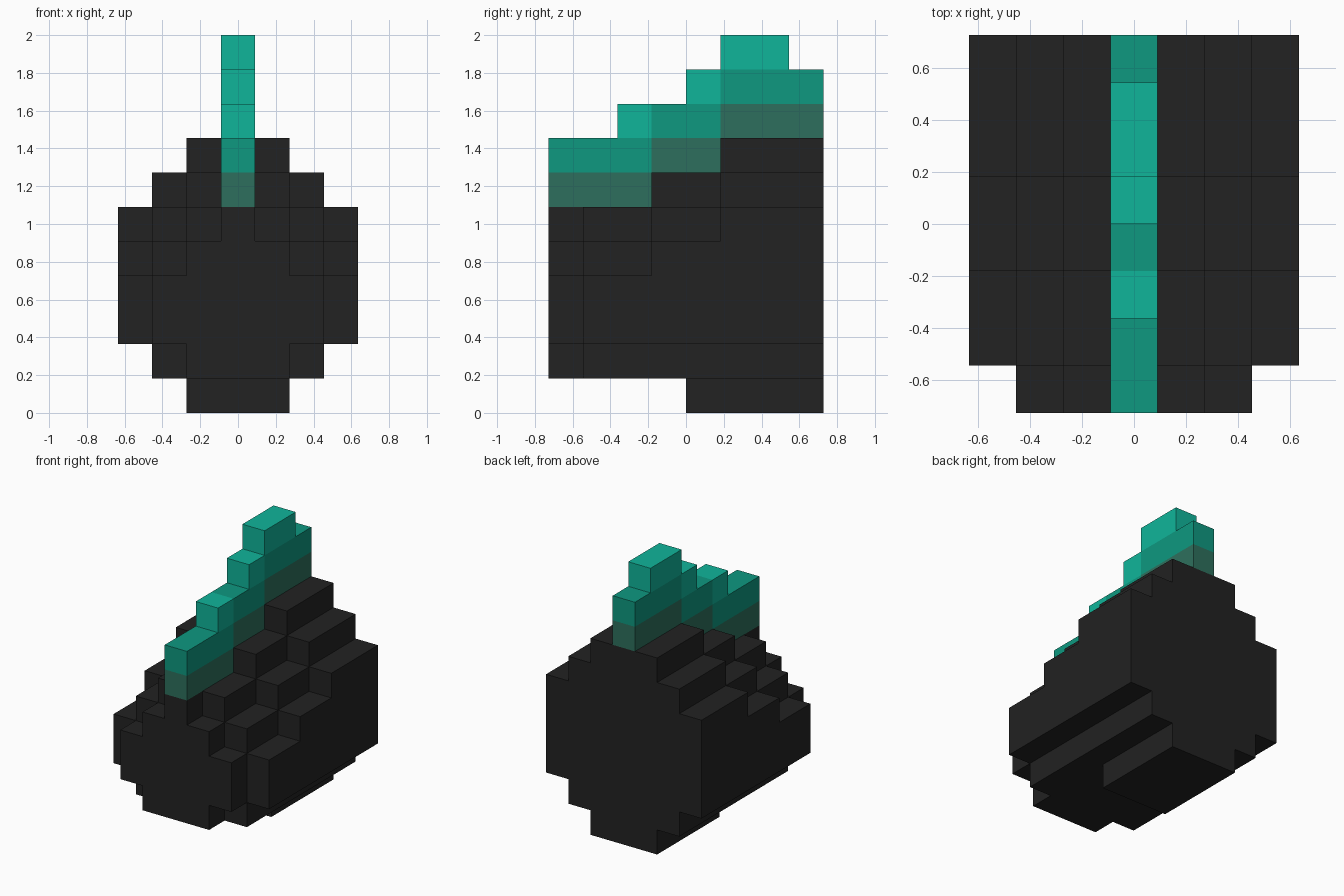
import bpy
import bmesh
from mathutils import Vector

cube = bpy.data.objects.get("Cube")
if cube:
    bpy.data.objects.remove(cube, do_unlink=True)

U = 2 / 11  # block size


def make_material(name, rgb):
    mat = bpy.data.materials.new(name)
    mat.use_nodes = True
    mat.diffuse_color = (*rgb, 1)
    bsdf = next(n for n in mat.node_tree.nodes if n.type == 'BSDF_PRINCIPLED')
    bsdf.inputs["Base Color"].default_value = (*rgb, 1)
    return mat


charcoal = make_material("charcoal", (0.016, 0.016, 0.016))
dull_green = make_material("dull_green", (0.027, 0.159, 0.109))
mid_green = make_material("mid_green", (0.0044, 0.314, 0.216))
bright_green = make_material("bright_green", (0.0052, 0.462, 0.323))


def box(xs, ys, zs):
    """Blocks in half-open index ranges; x counts from the centre column."""
    return {(x, y, z) for x in range(*xs) for y in range(*ys) for z in range(*zs)}


# Body: three sections, each one block taller than the one before it
body = set()
sections = [(0, 3), (3, 5), (5, 8)]
for step, (y0, y1) in enumerate(sections):
    for half, bottom, top in ((1, 1, 6), (2, 1, 5), (3, 2, 4)):
        body |= box((-half, half + 1), (max(y0, 1), y1), (bottom, top + step))

# Narrower front layer
for half, bottom, top in ((0, 1, 6), (1, 1, 5), (2, 2, 4)):
    body |= box((-half, half + 1), (0, 1), (bottom, top))

# Rear foot
body |= box((-1, 2), (4, 8), (0, 1))

# Crest: two bands following the steps, then the bright tips
crest_base, crest_band = set(), set()
for step, ys in enumerate(sections):
    crest_base |= box((0, 1), ys, (6 + step, 7 + step))
    crest_band |= box((0, 1), ys, (7 + step, 8 + step))
crest_tips = (box((0, 1), (2, 3), (8, 9)) | box((0, 1), (4, 5), (9, 10))
              | box((0, 1), (5, 7), (10, 11)))

solid = body | crest_base | crest_band | crest_tips


def build(name, blocks, mat):
    """Outer skin of a set of blocks, with flush faces merged."""
    bm = bmesh.new()
    verts = {}

    def vert(p):
        key = tuple(round(c * 2) for c in p)
        if key not in verts:
            verts[key] = bm.verts.new((p.x * U, (p.y - 3.5) * U, (p.z + 0.5) * U))
        return verts[key]

    for block in sorted(blocks):
        for axis in range(3):
            for sign in (-1, 1):
                n = Vector((0, 0, 0))
                n[axis] = sign
                if tuple(int(b + d) for b, d in zip(block, n)) in solid:
                    continue
                a = Vector((0, 0, 0))
                a[(axis + 1) % 3] = 0.5
                b = n.cross(a)
                c = Vector(block) + n * 0.5
                bm.faces.new([vert(c + q) for q in (-a - b, a - b, a + b, b - a)])
    bmesh.ops.dissolve_limit(bm, angle_limit=0.01, verts=bm.verts, edges=bm.edges)
    mesh = bpy.data.meshes.new(name)
    bm.to_mesh(mesh)
    bm.free()
    mesh.materials.append(mat)
    obj = bpy.data.objects.new(name, mesh)
    bpy.context.collection.objects.link(obj)


build("body", body, charcoal)
build("crest_base", crest_base, dull_green)
build("crest_band", crest_band, mid_green)
build("crest_tips", crest_tips, bright_green)
